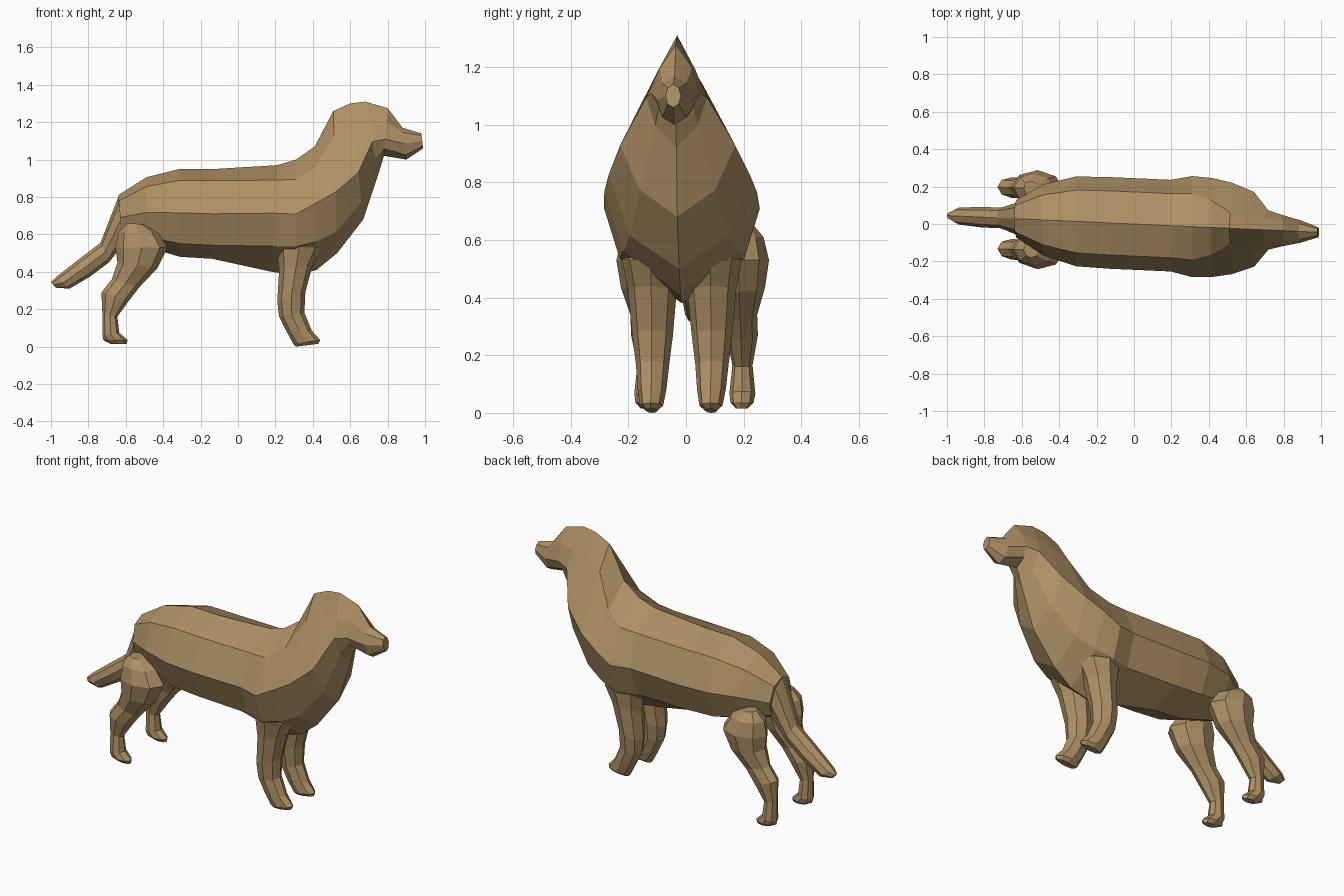
import bpy, bmesh

fur = bpy.data.materials.new("fur")
fur.diffuse_color = (0.42, 0.28, 0.13, 1)
ROUND = (0.7, 0.15, 0.5, 0.7, 0.85)


def loft(name, rings, y=0.0):
    """Eight-sided loft. Ring: two end points in the side plane, half width,
    then (upper width, upper pos, middle pos, lower width, lower pos)."""
    bm = bmesh.new()
    loops = []
    for xa, za, xb, zb, hw, *shape in rings:
        uw, ut, mt, lw, lt = shape or ROUND
        prof = [(0, 0), (uw, ut), (1, mt), (lw, lt), (0, 1),
                (-lw, lt), (-1, mt), (-uw, ut)]
        loop = []
        for w, t in prof:
            x = xa + (xb - xa) * t
            z = za + (zb - za) * t
            loop.append(bm.verts.new((x, y + w * hw - 0.045 * x, z)))
        loops.append(loop)
    for a, b in zip(loops, loops[1:]):
        for i in range(8):
            j = (i + 1) % 8
            bm.faces.new((a[i], a[j], b[j], b[i]))
    bm.faces.new(loops[0])
    bm.faces.new(loops[-1])
    bmesh.ops.recalc_face_normals(bm, faces=bm.faces)
    me = bpy.data.meshes.new(name)
    bm.to_mesh(me)
    bm.free()
    me.materials.append(fur)
    ob = bpy.data.objects.new(name, me)
    bpy.context.collection.objects.link(ob)
    return ob


# Torso, neck, head and muzzle in one skin
TRUNK = (0.7, 0.13, 0.5, 0.72, 0.85)
CHEST = (0.66, 0.17, 0.47, 0.8, 0.75)
loft("body", [
    (-0.64, 0.81, -0.62, 0.57, 0.10, *TRUNK),
    (-0.49, 0.905, -0.48, 0.53, 0.19, *TRUNK),
    (-0.31, 0.95, -0.31, 0.48, 0.24, *TRUNK),
    (-0.12, 0.95, -0.14, 0.47, 0.245, *TRUNK),
    (0.21, 0.97, 0.18, 0.40, 0.245, 0.7, 0.14, 0.45, 0.72, 0.76),
    (0.31, 1.0, 0.31, 0.38, 0.27, *CHEST),
    (0.41, 1.07, 0.42, 0.41, 0.265, 0.55, 0.17, 0.46, 0.75, 0.77),
    (0.51, 1.26, 0.53, 0.50, 0.245, 0.35, 0.17, 0.57, 0.7, 0.85),
    (0.60, 1.30, 0.67, 0.68, 0.20, 0.32, 0.2, 0.6, 0.65, 0.85),
    (0.68, 1.31, 0.75, 0.92, 0.105, 0.6, 0.3, 0.55, 0.7, 0.8),
    (0.80, 1.275, 0.78, 1.02, 0.085, 0.65, 0.3, 0.65, 0.7, 0.85),
    (0.88, 1.17, 0.90, 1.00, 0.06),
    (0.98, 1.14, 0.99, 1.06, 0.027)])

# Tail
loft("tail", [
    (-0.60, 0.81, -0.58, 0.58, 0.10),
    (-0.64, 0.80, -0.62, 0.54, 0.085),
    (-0.735, 0.555, -0.69, 0.45, 0.055),
    (-0.84, 0.475, -0.79, 0.375, 0.055),
    (-0.975, 0.37, -0.90, 0.31, 0.045),
    (-1.0, 0.345, -0.975, 0.315, 0.018)])

# Legs, each pair mirrored across the body
for side, s in (("left", -1), ("right", 1)):
    loft("front_leg_" + side, [
        (0.25, 0.58, 0.39, 0.58, 0.07),
        (0.205, 0.54, 0.45, 0.53, 0.105),
        (0.22, 0.41, 0.40, 0.44, 0.085),
        (0.21, 0.24, 0.36, 0.29, 0.07),
        (0.22, 0.16, 0.355, 0.18, 0.058),
        (0.26, 0.08, 0.395, 0.085, 0.05),
        (0.295, 0.015, 0.44, 0.035, 0.04),
        (0.31, 0.0, 0.43, 0.015, 0.02)], s * 0.103)
    loft("hind_leg_" + side, [
        (-0.59, 0.66, -0.51, 0.655, 0.04),
        (-0.64, 0.61, -0.43, 0.61, 0.08),
        (-0.655, 0.53, -0.375, 0.53, 0.10),
        (-0.645, 0.45, -0.43, 0.42, 0.085),
        (-0.675, 0.36, -0.525, 0.32, 0.055),
        (-0.73, 0.29, -0.58, 0.25, 0.055),
        (-0.725, 0.17, -0.645, 0.16, 0.035),
        (-0.725, 0.06, -0.635, 0.075, 0.045),
        (-0.72, 0.035, -0.59, 0.035, 0.04),
        (-0.68, 0.015, -0.595, 0.015, 0.02)], s * 0.165)
